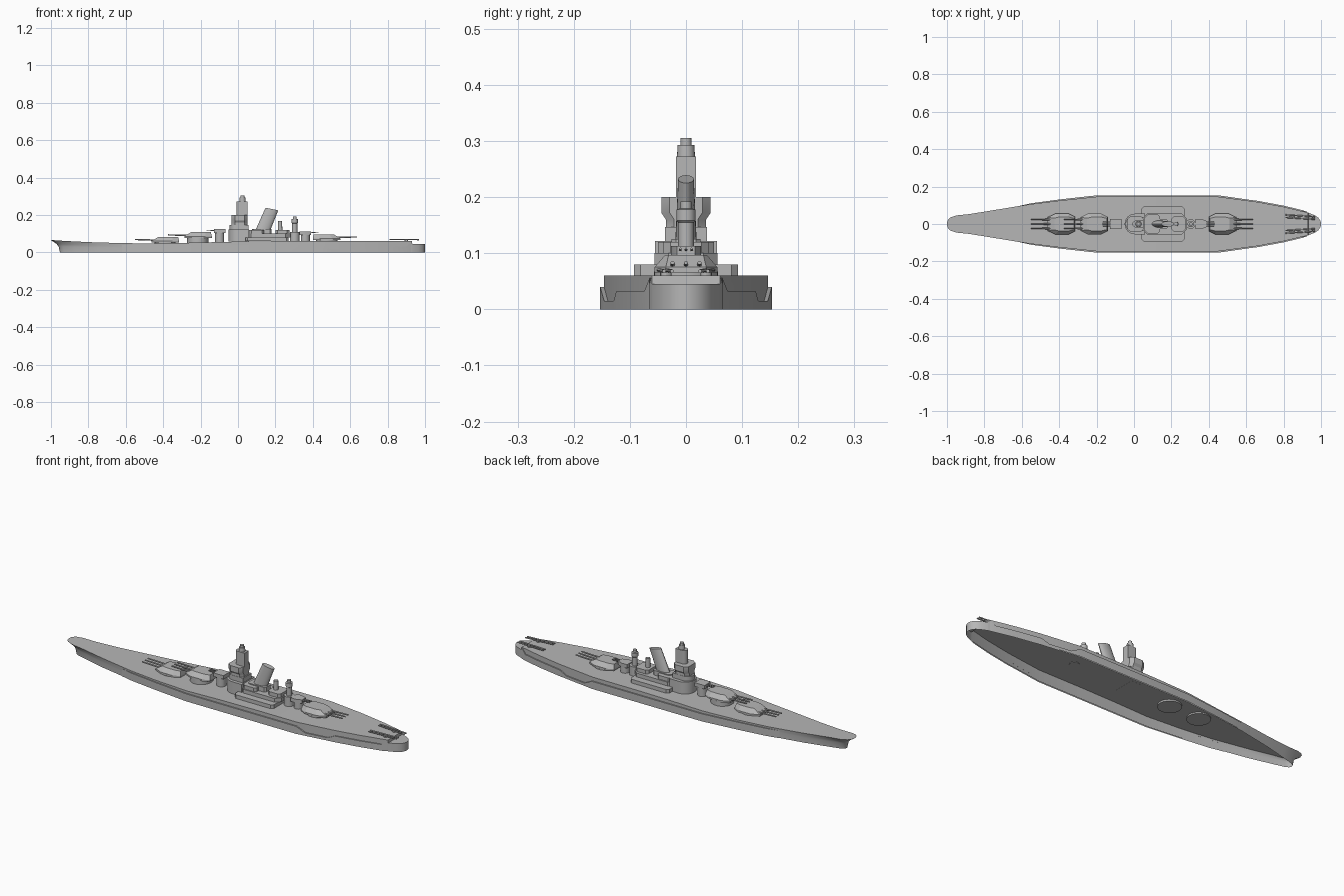
import bpy, bmesh, math
from mathutils import Vector

if "Cube" in bpy.data.objects:
    bpy.data.objects.remove(bpy.data.objects["Cube"])

grey = bpy.data.materials.new("naval grey")
grey.diffuse_color = (0.47, 0.47, 0.47, 1)
grey.use_nodes = True
grey.node_tree.nodes["Principled BSDF"].inputs["Base Color"].default_value = grey.diffuse_color


def finish(name, bm, angle=30):
    bmesh.ops.recalc_face_normals(bm, faces=bm.faces)
    me = bpy.data.meshes.new(name)
    bm.to_mesh(me)
    bm.free()
    me.materials.append(grey)
    ob = bpy.data.objects.new(name, me)
    bpy.context.collection.objects.link(ob)
    bpy.ops.object.select_all(action='DESELECT')
    ob.select_set(True)
    bpy.context.view_layer.objects.active = ob
    bpy.ops.object.shade_smooth_by_angle(angle=math.radians(angle))
    return ob


def loft(name, rings, closed=True, caps=True, angle=30):
    """Surface through rings of equal point count."""
    bm = bmesh.new()
    vs = [[bm.verts.new(p) for p in r] for r in rings]
    n = len(vs[0])
    for a, b in zip(vs, vs[1:]):
        for i in range(n if closed else n - 1):
            j = (i + 1) % n
            bm.faces.new((a[i], a[j], b[j], b[i]))
    if caps:
        bm.faces.new(vs[0])
        bm.faces.new(vs[-1])
    return finish(name, bm, angle)


def mirrored(half):
    """Half outline (x, y >= 0) to a full outline."""
    return half + [(x, -y) for x, y in reversed(half) if y > 0]


def prism(name, outline, z0, z1):
    return loft(name, [[(x, y, z) for x, y in outline] for z in (z0, z1)])


def box(name, x0, x1, w, z0, z1, c=0.0):
    """Centred block with half width w and optional chamfered corners."""
    half = [(x0, w - c), (x0 + c, w), (x1 - c, w), (x1, w - c)] if c else [(x0, w), (x1, w)]
    return prism(name, mirrored(half), z0, z1)


def lathe(name, x, y, profile, n=20):
    """Stacked circles: profile holds (radius, z)."""
    return loft(name, [[(x + r * math.cos(2 * math.pi * i / n), y + r * math.sin(2 * math.pi * i / n), z)
                        for i in range(n)] for r, z in profile])


def tube(name, p, q, r0, r1, n=10):
    p, q = Vector(p), Vector(q)
    d = (q - p).normalized()
    u = d.cross(Vector((0, 0, 1))).normalized()
    v = d.cross(u)
    circle = [(math.cos(2 * math.pi * i / n), math.sin(2 * math.pi * i / n)) for i in range(n)]
    return loft(name, [[c + u * (r * a) + v * (r * b) for a, b in circle] for c, r in ((p, r0), (q, r1))])


# Hull stations: deck x, deck half width, deck z, keel x, keel half width
stations = [
    (-1.0, .004, .066, -.952, .002), (-.995, .022, .066, -.95, .008), (-.98, .036, .065, -.945, .014),
    (-.95, .046, .063, -.93, .022), (-.88, .053, .059, -.87, .038), (-.75, .074, .053, -.75, .068),
    (-.56, .105, .049, -.56, .105), (-.4, .125, .049, -.4, .125), (-.2, .146, .053, -.2, .146),
    (0, .146, .058, 0, .146), (.2, .146, .06, .2, .146), (.45, .146, .06, .45, .146),
    (.66, .118, .06, .66, .118), (.8, .092, .06, .8, .092), (.93, .061, .06, .93, .061),
    (.932, .0604, .045, .932, .0604), (.965, .047, .045, .965, .047), (.985, .034, .045, .985, .034),
    (.996, .018, .045, .996, .018), (1.0, .004, .045, 1.0, .004)]


def section(s):
    xt, wt, zt, xb, wb = s
    levels = [(0, 0), (.5, .15), (.72, .42), (1, 1)]
    side = [(xb + (xt - xb) * f, wb + (wt - wb) * f, zt * h) for h, f in levels]
    return side + [(x, -y, z) for x, y, z in reversed(side)]


# Hull is an open-bottomed shell
loft("hull", [section(s) for s in stations], closed=False)

# Stepped side belt: x, half width, top z, overhang
belt = [(-.62, .0952, .04, .0), (-.55, .106, .04, .005), (-.4, .125, .04, .006), (-.2, .146, .04, .007),
        (.45, .146, .04, .007), (.5, .139, .015, .007), (.62, .123, .015, .006), (.66, .118, .033, .006),
        (.8, .092, .033, .006), (.9, .068, .033, .006), (.925, .062, .056, .003)]
for side, label in ((1, "port"), (-1, "starboard")):
    loft("side_belt_" + label, [[(x, side * (w + o), 0), (x, side * (w + o), z), (x, side * w, z)]
                                for x, w, z, o in belt], closed=False, caps=False)


# Main gun turrets: d is the firing direction along x
def turret(name, x, z, d, deck):
    def ring(half, h):
        return [(x + d * a, b, z + h) for a, b in mirrored(half)]
    base = [(-.075, .038), (-.04, .056), (.03, .056), (.072, .036)]
    roof = [(-.07, .03), (-.04, .037), (.012, .037), (.036, .031)]
    loft(name + "_house", [ring(base, 0), ring(base, .009), ring(roof, .031)], angle=5)
    lathe(name + "_barbette", x, 0, [(.057, deck), (.057, z + .001)], 32)
    for y in (-.024, 0, .024):
        tube(name + "_barrel", (x + d * .03, y, z + .013), (x + d * .16, y, z + .017), .0045, .0035)


turret("forward_turret", -.39, .052, -1, .043)
turret("raised_turret", -.215, .077, -1, .045)
turret("aft_turret", .475, .066, 1, .06)

# Secondary gun mounts
for name, x, d, top in (("forward_secondary", -.098, -1, .124), ("aft_secondary", .36, 1, .113)):
    lathe(name + "_base", x, 0, [(.024, .057), (.024, top - .02)])
    half = [(x - d * .03, .026), (x, .027), (x + d * .03, .026 if d < 0 else .016)]
    prism(name + "_house", mirrored(half), top - .02, top)
    for y in (-.01, 0, .01):
        tube(name + "_barrel", (x + d * .02, y, top - .008), (x + d * .07, y, top - .005), .0025, .002, 6)

# Deckhouse amidships
box("lower_deckhouse", .04, .27, .093, .06, .08, .012)
box("middle_deckhouse", .045, .28, .056, .08, .1, .025)
box("funnel_deckhouse", .06, .14, .05, .1, .12, .012)
box("aft_deckhouse", .2, .275, .04, .1, .12, .012)


# Bridge tower with rounded front
def rounded(x0, x1, w):
    arc = [(x0 + w - w * math.cos(a), w * math.sin(a)) for a in [math.pi / 16 * i for i in range(9)]]
    return mirrored(arc + [(x1, w)])


prism("tower_base", rounded(-.05, .06, .055), .058, .122)
prism("tower_lower_deck", rounded(-.045, .055, .037), .122, .147)
wings = [(.036, .147), (.036, .16), (.044, .172), (.044, .2)]
loft("tower_bridge_wings", [[(-.035, -w + .015, z), (-.015, -w, z), (.035, -w, z), (.05, -w + .015, z),
                             (.05, w - .015, z), (.035, w, z), (-.015, w, z), (-.035, w - .015, z)]
                            for w, z in wings])
prism("tower_column", rounded(-.008, .05, .018), .2, .272)
lathe("tower_director", .024, 0, [(.016, .272), (.015, .293), (.01, .293), (.01, .305)])


# Raked funnel with slanted top
def ellipse(cx, a, b, z, slope=0.0, n=24):
    t = [2 * math.pi * i / n for i in range(n)]
    return [(cx + a * math.cos(k), b * math.sin(k), z - slope * math.cos(k)) for k in t]


loft("funnel", [ellipse(.125, .04, .02, .1), ellipse(.181, .034, .014, .232, .007)])
box("funnel_casing", .075, .18, .026, .1, .125, .008)

# Aft masts and control towers
lathe("short_post", .225, 0, [(.012, .12), (.011, .168)], 12)
lathe("aft_control_tower", .303, 0, [(.026, .06), (.026, .11), (.014, .11), (.014, .155), (.017, .158),
                                     (.017, .178), (.01, .18), (.01, .192)])

# Stern aircraft catapults
for side in (1, -1):
    lathe("catapult_pivot", .9, side * .036, [(.01, .06), (.01, .066)], 12)
    for dy in (-.007, .007):
        tube("catapult_rail", (.81, side * (.042 + dy), .07), (.968, side * (.032 + dy), .068), .0035, .0035, 6)
    for i in range(6):
        x = .83 + i * .025
        y = side * (.042 - .01 * (x - .81) / .158)
        tube("catapult_rung", (x, y - .007, .069), (x, y + .007, .069), .002, .002, 6)
